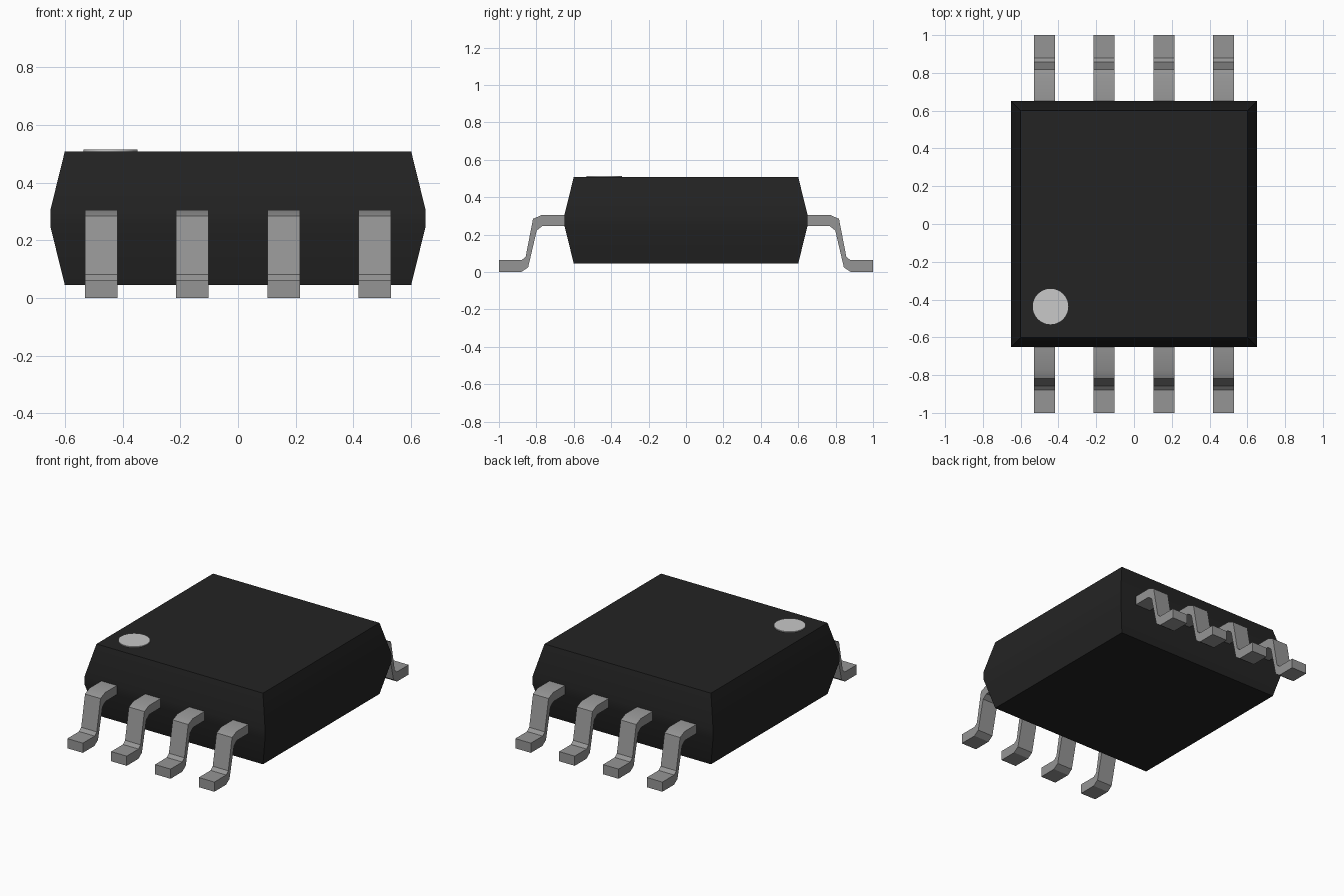
import bpy, bmesh, math

if "Cube" in bpy.data.objects:
    bpy.data.objects.remove(bpy.data.objects["Cube"], do_unlink=True)


def material(name, grey):
    mat = bpy.data.materials.new(name)
    mat.use_nodes = True
    colour = (grey, grey, grey, 1)
    mat.diffuse_color = colour
    mat.node_tree.nodes["Principled BSDF"].inputs["Base Color"].default_value = colour
    return mat


def finish(bm, name, mat):
    bmesh.ops.recalc_face_normals(bm, faces=bm.faces)
    mesh = bpy.data.meshes.new(name)
    bm.to_mesh(mesh)
    bm.free()
    mesh.materials.append(mat)
    obj = bpy.data.objects.new(name, mesh)
    bpy.context.collection.objects.link(obj)
    bpy.ops.object.select_all(action='DESELECT')
    obj.select_set(True)
    bpy.context.view_layer.objects.active = obj
    bpy.ops.object.shade_smooth_by_angle(angle=math.radians(30))
    return obj


black = material("black plastic", 0.0168)
metal = material("grey metal", 0.30)
light = material("light grey paint", 0.58)

# Package body: stacked square sections, widest in the middle
bm = bmesh.new()
rings = []
for half, z in ((0.60, 0.045), (0.65, 0.248), (0.65, 0.305), (0.60, 0.508)):
    rings.append([bm.verts.new((sx * half, sy * half, z))
                  for sx, sy in ((-1, -1), (1, -1), (1, 1), (-1, 1))])
for low, high in zip(rings, rings[1:]):
    for i in range(4):
        j = (i + 1) % 4
        bm.faces.new((low[i], low[j], high[j], high[i]))
bm.faces.new(rings[0])
bm.faces.new(rings[-1])
finish(bm, "package_body", black)

# Pin one marker: thin disc on the top
bm = bmesh.new()
bmesh.ops.create_cone(bm, cap_ends=True, segments=48, radius1=0.094,
                      radius2=0.094, depth=0.008)
marker = finish(bm, "pin_one_marker", light)
marker.location = (-0.442, -0.437, 0.510)

# Gull-wing leads: a bent strip profile (outward, up) extruded across x
PROFILE = ((0.63, 0.305), (0.77, 0.305), (0.818, 0.284), (0.857, 0.082),
           (0.879, 0.063), (1.0, 0.063), (1.0, 0.0), (0.88, 0.0),
           (0.844, 0.025), (0.798, 0.222), (0.767, 0.246), (0.63, 0.246))
HALF_WIDTH = 0.056


def lead(name, x, side):
    bm = bmesh.new()
    left, right = ([bm.verts.new((x + dx, side * y, z)) for y, z in PROFILE]
                   for dx in (-HALF_WIDTH, HALF_WIDTH))
    n = len(PROFILE)
    for i in range(n):
        j = (i + 1) % n
        bm.faces.new((left[i], left[j], right[j], right[i]))
    bm.faces.new(left)
    bm.faces.new(right)
    finish(bm, name, metal)


for side, label in ((-1, "front"), (1, "back")):
    for i in range(4):
        lead(f"{label}_lead_{i + 1}", (i - 1.5) * 0.316, side)
